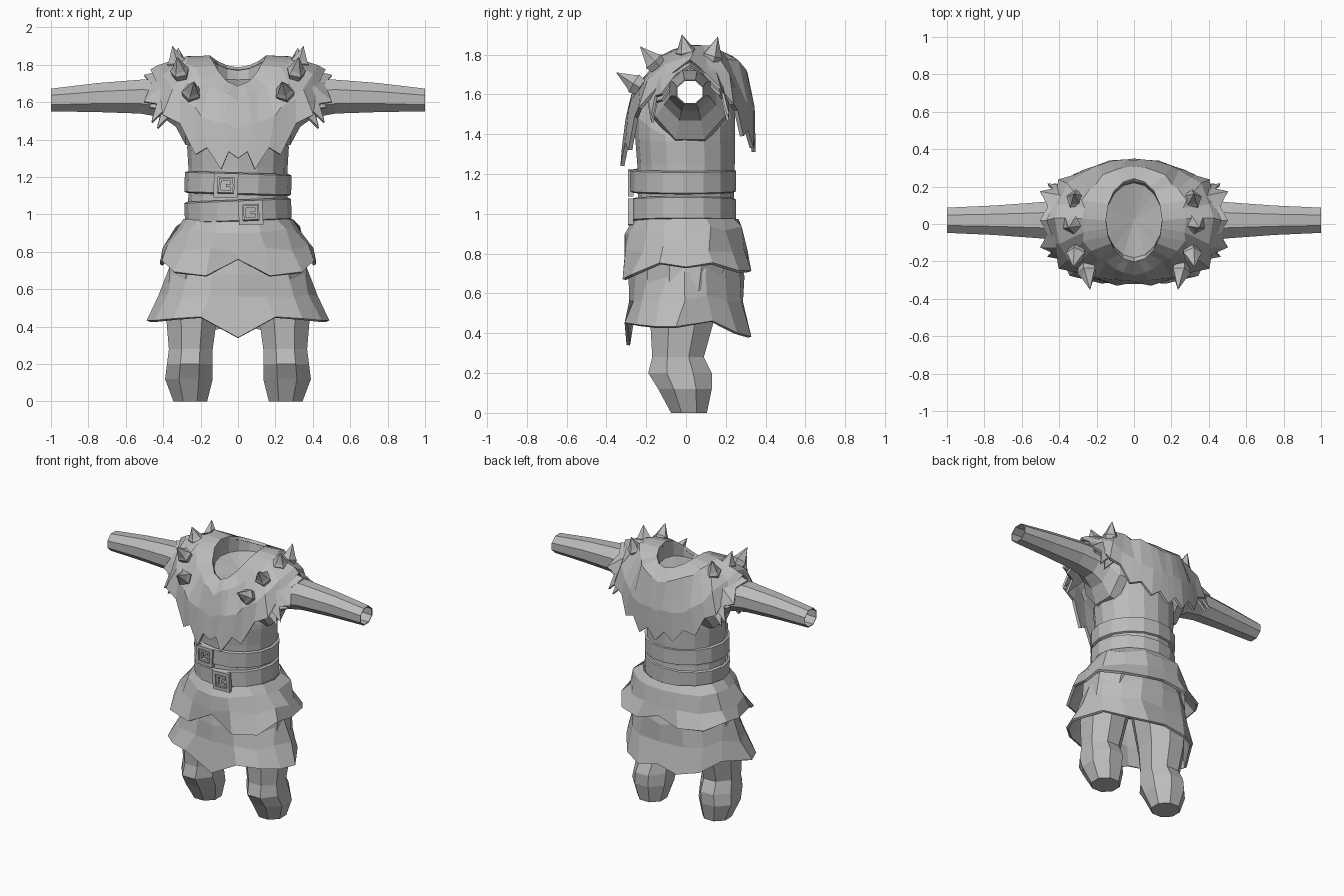
import bpy, bmesh, math, random
from mathutils import Vector

random.seed(4)
if "Cube" in bpy.data.objects:
    bpy.data.objects.remove(bpy.data.objects["Cube"])

grey = bpy.data.materials.new("plain_grey")
grey.use_nodes = True
grey.diffuse_color = (0.5, 0.5, 0.5, 1)
grey.node_tree.nodes["Principled BSDF"].inputs["Base Color"].default_value = (0.5, 0.5, 0.5, 1)


def finish(name, bm, thick=0, mirror=False):
    """Turn a bmesh into a named object with optional thickness and mirroring."""
    bmesh.ops.recalc_face_normals(bm, faces=bm.faces)
    mesh = bpy.data.meshes.new(name)
    bm.to_mesh(mesh)
    bm.free()
    obj = bpy.data.objects.new(name, mesh)
    bpy.context.collection.objects.link(obj)
    mesh.materials.append(grey)
    if thick:
        mod = obj.modifiers.new("thickness", 'SOLIDIFY')
        mod.thickness, mod.offset = thick, 0
    if mirror:
        obj.modifiers.new("mirror", 'MIRROR')
    return obj


def loft(name, rings, closed=True, cap_start=False, cap_end=False, **kw):
    """Skin a list of equal-length rings."""
    bm = bmesh.new()
    rows = [[bm.verts.new(p) for p in ring] for ring in rings]
    n = len(rows[0])
    for a, b in zip(rows, rows[1:]):
        for i in range(n if closed else n - 1):
            j = (i + 1) % n
            bm.faces.new((a[i], a[j], b[j], b[i]))
    if cap_start:
        bm.faces.new(rows[0])
    if cap_end:
        bm.faces.new(rows[-1])
    return finish(name, bm, **kw)


def half(rx, ry, cy, front, side, back):
    """Half ellipse from front to back whose height changes with direction."""
    pts = []
    for i in range(9):
        a = math.pi * i / 8
        c = math.cos(a)
        end = front if c > 0 else back
        pts.append((rx * math.sin(a), cy - ry * c, side + (end - side) * c * c))
    return pts


def full(pts):
    return list(pts) + [(-x, y, z) for x, y, z in pts[-2:0:-1]]


def oval(rx, ry, cy, front, side=None, back=None):
    side = front if side is None else side
    return full(half(rx, ry, cy, front, side, side if back is None else back))


def dense(pts, inner=None, notch=0.0):
    """Insert midpoints; with an inner row they are pulled back as a jagged hem."""
    out = []
    for i, (p, q) in enumerate(zip(pts, pts[1:])):
        mid = (Vector(p) + Vector(q)) / 2
        if inner:
            mid = mid.lerp((Vector(inner[i]) + Vector(inner[i + 1])) / 2, notch)
        out += [tuple(p), tuple(mid)]
    return out + [tuple(pts[-1])]


def rough(pts, amount=0.012):
    """Small irregularity for a chiselled look; the centre line stays on x = 0."""
    return [(x + random.uniform(-amount, amount) * (x > 0.01),
             y + random.uniform(-amount, amount),
             z + random.uniform(-amount, amount)) for x, y, z in pts]


def box(bm, centre, size):
    verts = bmesh.ops.create_cube(bm, size=1)["verts"]
    for v in verts:
        v.co = Vector(centre) + Vector([v.co[k] * size[k] for k in range(3)])


# Torso with arched arm openings, and the shallow cup inside the neck
loft("torso", [oval(.27, .25, 0, .74), oval(.28, .25, 0, .95), oval(.265, .24, 0, 1.1),
               oval(.265, .245, 0, 1.25), oval(.272, .25, -.005, 1.38, 1.36, 1.38),
               oval(.27, .25, -.005, 1.5, 1.37, 1.5),
               oval(.265, .215, 0, 1.67, 1.375, 1.69)], cap_start=True)
loft("neck_cup", [oval(.15, .21, .02, 1.68, 1.83, 1.77), oval(.15, .2, .02, 1.67, 1.73, 1.72),
                  oval(.005, .005, .02, 1.67)], cap_end=True)

# Arms: flared at the shoulder, open at the wrist
sections = [(.22, .2, .21, 1.57), (.28, .185, .195, 1.57), (.33, .14, .13, 1.6),
            (.4, .112, .1, 1.62), (.52, .1, .088, 1.63), (.75, .082, .075, 1.625),
            (1, .07, .058, 1.612)]
loft("arms", [[(x, .02 + ry * math.cos(math.tau * (i + .5) / 8),
                cz + rz * math.sin(math.tau * (i + .5) / 8) * 1.08) for i in range(8)]
              for x, ry, rz, cz in sections], thick=.006, mirror=True)

# Legs: eight-sided, bent at the knee, closed below (x range, y range, height)
sections = [(.165, .345, -.075, .105, 0), (.135, .39, -.14, .13, .12), (.135, .38, -.19, .13, .2),
            (.135, .37, -.17, .09, .28), (.11, .385, -.18, .14, .46), (.04, .36, -.2, .2, .78)]
loft("legs", [[((a + b) / 2 + (b - a) * .54 * math.cos(math.tau * (i + .5) / 8),
                (c + d) / 2 + (d - c) * .54 * math.sin(math.tau * (i + .5) / 8), z)
               for i in range(8)] for a, b, c, d, z in sections],
     cap_start=True, mirror=True)

# Two-tier skirt with pointed hems
hem = [(0, -.29, .76), (.17, -.31, .67), (.34, -.27, .69), (.4, -.13, .75), (.41, 0, .73),
       (.41, .13, .75), (.32, .26, .71), (.16, .32, .71), (0, .3, .75)]
loft("skirt_upper", [oval(.285, .255, 0, .97), full(rough(half(.335, .285, 0, .9, .92, .92), .018)),
                     full(rough(half(.38, .3, 0, .8, .82, .83), .022)), full(hem)], thick=.018)
hem = [(0, -.29, .34), (.2, -.3, .45), (.34, -.24, .44), (.44, -.15, .43), (.48, -.05, .43),
       (.37, .13, .46), (.28, .25, .4), (.15, .32, .38), (0, .31, .41)]
loft("skirt_lower", [oval(.33, .25, 0, .82), full(rough(half(.375, .27, 0, .68, .7, .7), .016)),
                     full(rough(half(.4, .295, 0, .55, .58, .57), .02)), full(hem)], thick=.018)

# Flat belts and their buckles
for name, z, tilt, bx in (("upper", 1.165, .03, -.065), ("lower", 1.02, -.04, .068)):
    rows = [(-.056, 0), (-.05, .013), (.05, .013), (.056, 0)]
    belt = loft(name + "_belt", [oval(.27 + r, .25 + r, -.014, h) for h, r in rows], thick=.006)
    belt.location.z = z
    belt.rotation_euler.y = tilt
    bm = bmesh.new()
    for size, bar, y in ((.13, .022, -.278), (.076, .013, -.276)):
        off = (size - bar) / 2
        for s in (-1, 1):
            box(bm, (s * off, y, 0), (bar, .026, size))
            box(bm, (0, y, s * off), (size - 2 * bar, .026, bar))
    box(bm, (.02, -.28, 0), (.04, .018, .014))
    buckle = finish(name + "_buckle", bm)
    buckle.location = (bx, 0, z - .01)
    buckle.rotation_euler.y = tilt

# Shoulder mantle draped from the collar to a ragged hem
collar = half(.15, .215, .02, 1.68, 1.84, 1.78)
yoke = half(.285, .275, .02, 1.61, 1.845, 1.71)
drape = [(0, -.31, 1.47), (.12, -.3, 1.5), (.24, -.27, 1.57), (.36, -.2, 1.68), (.41, .02, 1.79),
         (.36, .2, 1.69), (.25, .28, 1.58), (.12, .32, 1.53), (0, .33, 1.52)]
hem = [(0, -.31, 1.3), (.09, -.32, 1.24), (.225, -.28, 1.32), (.4, -.23, 1.53), (.46, .02, 1.77),
       (.4, .23, 1.55), (.27, .28, 1.39), (.13, .33, 1.33), (0, .34, 1.31)]
loft("mantle", [full(dense(collar)), full(rough(dense(yoke), .014)),
                full(rough(dense(drape), .015)), full(dense(hem, drape, .3))], thick=.02)

# Ragged lower layers arching over each arm
top = [(.29, -.2, 1.66), (.35, -.12, 1.73), (.37, .02, 1.77), (.35, .14, 1.74), (.29, .2, 1.67)]
edge = [(.46, -.17, 1.49), (.5, -.12, 1.6), (.5, .02, 1.74), (.5, .17, 1.63), (.46, .21, 1.5)]
for name, drop in (("shoulder_layer", 0), ("shoulder_underlayer", .03)):
    shift = Vector((-drop, 0, -drop))
    a = [Vector(p) + shift for p in top]
    b = [Vector(p) + shift for p in edge]
    loft(name, [dense(a), dense(b, a, .3)], closed=False, thick=.014, mirror=True)

# Studs: five-sided spikes with a short collar, given as base and tip
studs = [((.25, -.25, 1.65), (.235, -.35, 1.71)), ((.31, -.16, 1.76), (.325, -.23, 1.84)),
         ((.33, 0, 1.81), (.35, -.02, 1.9)), ((.31, .13, 1.79), (.32, .16, 1.89))]
for k, (base, tip) in enumerate(studs):
    base, tip = Vector(base), Vector(tip)
    axis = tip - base
    turn = axis.to_track_quat('Z', 'Y')
    rings = [[base + axis * t + turn @ Vector((r * math.cos(math.tau * i / 5),
                                              r * math.sin(math.tau * i / 5), 0))
              for i in range(5)] for t, r in ((-.25, .045), (.08, .054), (.25, .04), (1, .001))]
    loft("stud_pair_" + str(k + 1), rings, cap_start=True, cap_end=True, mirror=True)
